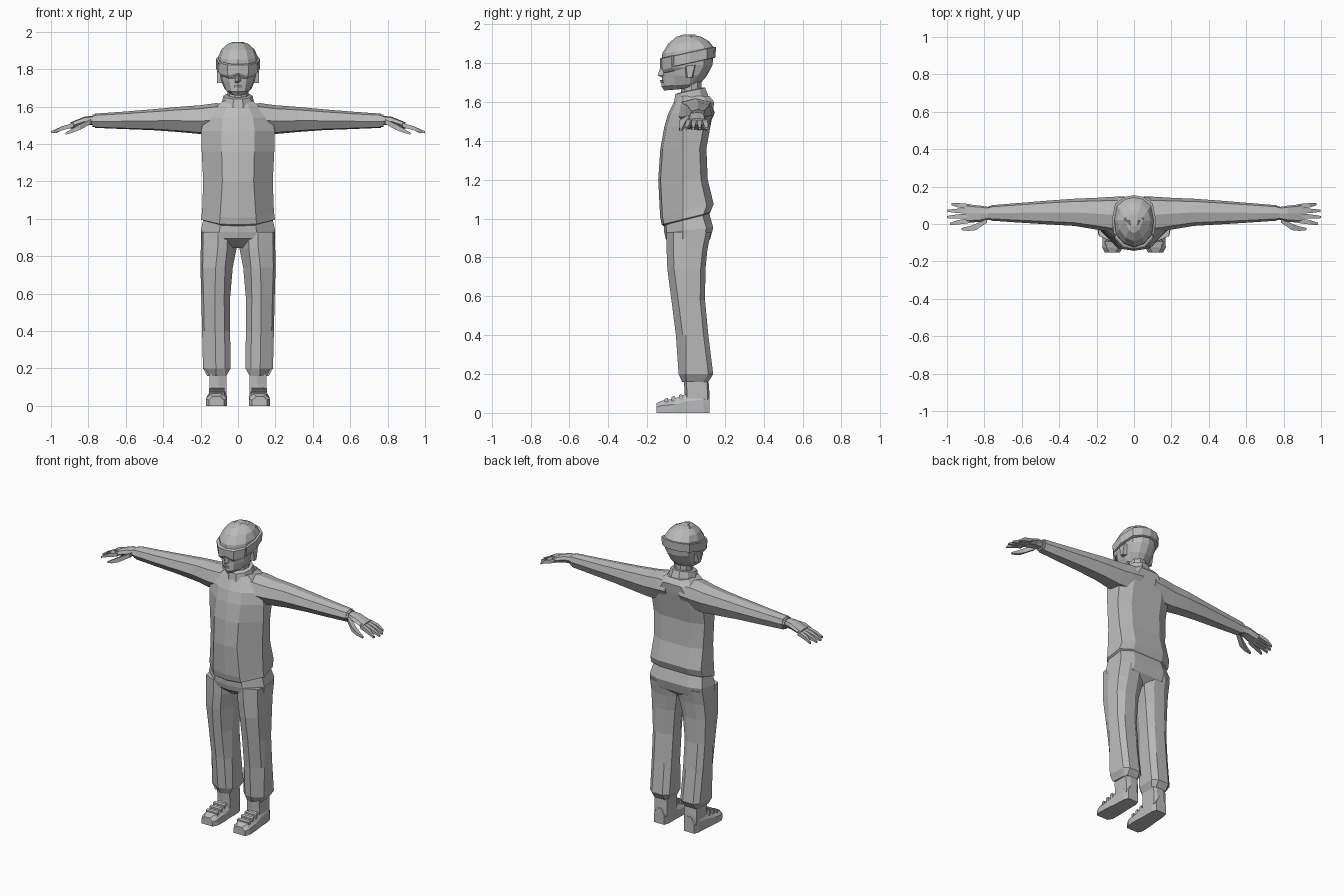
import bpy, bmesh, math

grey = bpy.data.materials.new("plain grey")
grey.diffuse_color = (0.5, 0.5, 0.5, 1)


def loft(name, rings, mirror=False):
    """Skin a list of equal-length point rings, cap both ends."""
    bm = bmesh.new()
    vs = [[bm.verts.new(p) for p in r] for r in rings]
    n = len(vs[0])
    for a, b in zip(vs, vs[1:]):
        for i in range(n):
            j = (i + 1) % n
            bm.faces.new((a[i], a[j], b[j], b[i]))
    bm.faces.new(vs[0])
    bm.faces.new(vs[-1])
    bmesh.ops.recalc_face_normals(bm, faces=bm.faces)
    me = bpy.data.meshes.new(name)
    bm.to_mesh(me)
    bm.free()
    me.materials.append(grey)
    ob = bpy.data.objects.new(name, me)
    bpy.context.collection.objects.link(ob)
    if mirror:
        ob.modifiers.new("Mirror", 'MIRROR').use_clip = False
    return ob


def both(half):
    """Close a half outline (x >= 0, first and last on the centre line)."""
    return half + [(-x, y, z) for x, y, z in reversed(half[1:-1])]


def body_ring(z, w, f, b, flat=0.45, tilt=0.0):
    half = [(0, f), (w * flat, f + 0.012), (w, -0.015), (w * 0.95, b - 0.035),
            (w * 0.55, b), (0, b)]
    return both([(x, y, z + tilt * y) for x, y in half])


# Jacket: hem, waist, chest, sloping shoulders
loft("jacket", [body_ring(*r) for r in (
    (0.99, 0.175, -0.115, 0.11, 0.5, 0.25), (1.00, 0.198, -0.125, 0.125, 0.5, 0.25),
    (1.04, 0.192, -0.133, 0.142, 0.5, 0.25), (1.20, 0.186, -0.143, 0.112),
    (1.36, 0.194, -0.132, 0.105), (1.47, 0.197, -0.112, 0.125),
    (1.54, 0.180, -0.092, 0.138), (1.60, 0.115, -0.062, 0.145, 0.5),
    (1.63, 0.080, -0.050, 0.120, 0.5))])

# Hips of the trousers with the gusset between the legs
loft("hips", [body_ring(*r) for r in (
    (1.02, 0.180, -0.115, 0.115, 0.5, 0.2), (0.94, 0.199, -0.112, 0.140, 0.5, 0.1),
    (0.895, 0.198, -0.104, 0.125, 0.5), (0.845, 0.045, -0.045, 0.075, 0.5))])

# Trouser legs
def leg_ring(z, xi, xo, f, b):
    xm = (xi + xo) / 2
    return [(x, y, z) for x, y in (
        (xm - 0.045, f + 0.012), (xm + 0.005, f), (xo - 0.012, f + 0.035), (xo, 0.0),
        (xo - 0.008, b - 0.025), (xm + 0.035, b), (xm - 0.04, b), (xi, b - 0.025), (xi, 0.0))]

loft("trouser_leg", [leg_ring(*r) for r in (
    (0.16, 0.062, 0.165, -0.02, 0.115), (0.20, 0.040, 0.187, -0.038, 0.140),
    (0.40, 0.042, 0.192, -0.052, 0.115), (0.58, 0.042, 0.196, -0.075, 0.098),
    (0.74, 0.028, 0.201, -0.096, 0.100), (0.84, 0.008, 0.199, -0.100, 0.110),
    (0.93, 0.004, 0.198, -0.100, 0.128))], True)

# Ankles
loft("ankle", [[(0.062, y0, z), (0.105, y0 - 0.012, z), (0.152, y0, z), (0.152, y1, z),
                (0.125, y1 + 0.01, z), (0.08, y1 + 0.01, z), (0.062, y1, z)]
               for z, y0, y1 in ((0.05, 0.005, 0.11), (0.11, 0.005, 0.11), (0.18, 0.0, 0.105))], True)

# Shoes: cross-sections from heel to toe
loft("shoe", [[(xi, y, 0), (xo, y, 0), (xo, y, h * 0.6), (xo - 0.022, y, h),
               (xi + 0.022, y, h), (xi, y, h * 0.6)]
              for y, xi, xo, h in ((0.122, 0.072, 0.145, 0.10), (0.09, 0.062, 0.155, 0.115),
                                   (0.01, 0.062, 0.160, 0.10), (-0.06, 0.058, 0.168, 0.074),
                                   (-0.125, 0.060, 0.170, 0.062), (-0.153, 0.076, 0.156, 0.05))], True)
for i in range(3):
    y, z = -0.025 - 0.037 * i, 0.086 - 0.010 * i
    loft(f"lace_{i + 1}", [[(x, y - 0.012, z - 0.03), (x, y - 0.012, z + 0.006),
                            (x, y + 0.005, z + 0.010), (x, y + 0.012, z - 0.02)]
                           for x in (0.072, 0.155)], True)

# Sleeves: cross-sections from shoulder to cuff
def tube_ring(x, y0, y1, z0, z1):
    w, h = y1 - y0, z1 - z0
    return [(x, y0 + u * w, z0 + v * h) for u, v in (
        (0.0, 0.45), (0.12, 0.88), (0.5, 1.0), (0.9, 0.9), (1.0, 0.5), (0.8, 0.0), (0.25, 0.05))]

loft("sleeve", [tube_ring(*r) for r in (
    (0.05, -0.05, 0.148, 1.47, 1.615), (0.12, -0.045, 0.145, 1.455, 1.618),
    (0.20, -0.030, 0.140, 1.453, 1.607), (0.32, -0.010, 0.135, 1.464, 1.598),
    (0.46, -0.002, 0.125, 1.474, 1.585), (0.62, 0.008, 0.112, 1.480, 1.572),
    (0.765, 0.018, 0.100, 1.486, 1.562))], True)
loft("cuff", [tube_ring(x, 0.021, 0.096, 1.491, 1.558) for x in (0.755, 0.778)], True)

# Hands
loft("palm", [tube_ring(*r) for r in (
    (0.76, 0.028, 0.088, 1.502, 1.552), (0.82, 0.012, 0.098, 1.500, 1.546),
    (0.895, 0.006, 0.106, 1.480, 1.516))], True)

def finger(name, path):
    """Square tapered finger along (x, y, z, half thickness) points."""
    loft(name, [[(x, y + a * r, z + b * r) for a, b in ((-1, -1), (-1, 0.8), (1, 0.8), (1, -1))]
                for x, y, z, r in path], True)

for i, (y, tip_y, tip_x) in enumerate(((0.018, 0.0, 0.985), (0.043, 0.037, 1.0),
                                       (0.069, 0.071, 0.996), (0.094, 0.106, 0.975))):
    finger(f"finger_{i + 1}", ((0.88, y, 1.502, 0.013), (0.94, (y + tip_y) / 2, 1.485, 0.012),
                               (tip_x, tip_y, 1.463, 0.006)))
finger("thumb", ((0.785, 0.022, 1.522, 0.014), (0.845, -0.016, 1.492, 0.017),
                 (0.885, -0.025, 1.472, 0.012), (0.922, -0.027, 1.456, 0.006)))

# Collar and neck
def oval(z, w, f, b, tilt=0.0, n=10):
    c, d = (f + b) / 2, (b - f) / 2
    pts = []
    for k in range(n):
        a = 2 * math.pi * (k + 0.5) / n
        y = c - d * math.cos(a) / math.cos(math.pi / n)
        pts.append((w * math.sin(a), y, z + tilt * y))
    return pts

loft("collar", [oval(*r) for r in ((1.60, 0.090, -0.062, 0.12, 0.15),
                                   (1.652, 0.078, -0.055, 0.098, 0.22),
                                   (1.655, 0.064, -0.040, 0.085, 0.22))])
loft("neck", [oval(z, 0.056, -0.025, 0.08) for z in (1.60, 1.74)])

# Face and jaw
def face_ring(z, w, f, b, tilt=0.0):
    half = [(0, f), (w * 0.5, f + 0.018), (w * 0.9, f + 0.065), (w, 0.02),
            (w * 0.85, b - 0.045), (w * 0.45, b - 0.01), (0, b)]
    return both([(x, y, z + tilt * y) for x, y in half])

loft("head", [face_ring(*r) for r in (
    (1.668, 0.042, -0.112, 0.05, 0.08), (1.69, 0.070, -0.126, 0.075, 0.08),
    (1.735, 0.090, -0.122, 0.108), (1.79, 0.102, -0.120, 0.136),
    (1.85, 0.104, -0.122, 0.143))])
loft("nose", [both([(0, y, z), (w, -0.112, z), (0, -0.105, z)])
              for z, w, y in ((1.725, 0.018, -0.122), (1.737, 0.018, -0.146),
                              (1.79, 0.010, -0.128))])
loft("mouth", [both([(0, y, z), (0.022, y + 0.01, z), (0, -0.10, z)])
               for z, y in ((1.698, -0.130), (1.712, -0.134))])
loft("ear", [[(x, y0, 1.725), (x, y0 - 0.008, 1.785), (x, y1, 1.79), (x, y1 - 0.015, 1.725)]
             for x, y0, y1 in ((0.085, 0.0, 0.05), (0.112, 0.008, 0.045))], True)

# Rounded cap
loft("cap", [face_ring(*r) for r in (
    (1.825, 0.107, -0.126, 0.146, 0.15), (1.865, 0.105, -0.122, 0.142, 0.12),
    (1.905, 0.088, -0.092, 0.118, 0.06), (1.935, 0.055, -0.050, 0.080),
    (1.946, 0.022, -0.015, 0.035))])

# Goggle strap, tilted up toward the back, with visor and brow
loft("strap", [face_ring(*r) for r in (
    (1.795, 0.108, -0.124, 0.146, 0.22), (1.797, 0.117, -0.128, 0.152, 0.22),
    (1.850, 0.118, -0.128, 0.154, 0.22), (1.852, 0.106, -0.122, 0.142, 0.22))])
loft("visor", [both([(0, f, z + lift), (w * 0.55, f + 0.01, z), (w, f + 0.06, z + 0.012),
                     (w, 0.0, z + 0.012), (0, 0.0, z + lift)])
               for z, w, f, lift in ((1.750, 0.088, -0.124, 0.018), (1.765, 0.098, -0.133, 0.015),
                                     (1.822, 0.104, -0.135, 0.0), (1.828, 0.100, -0.125, 0.0))])
